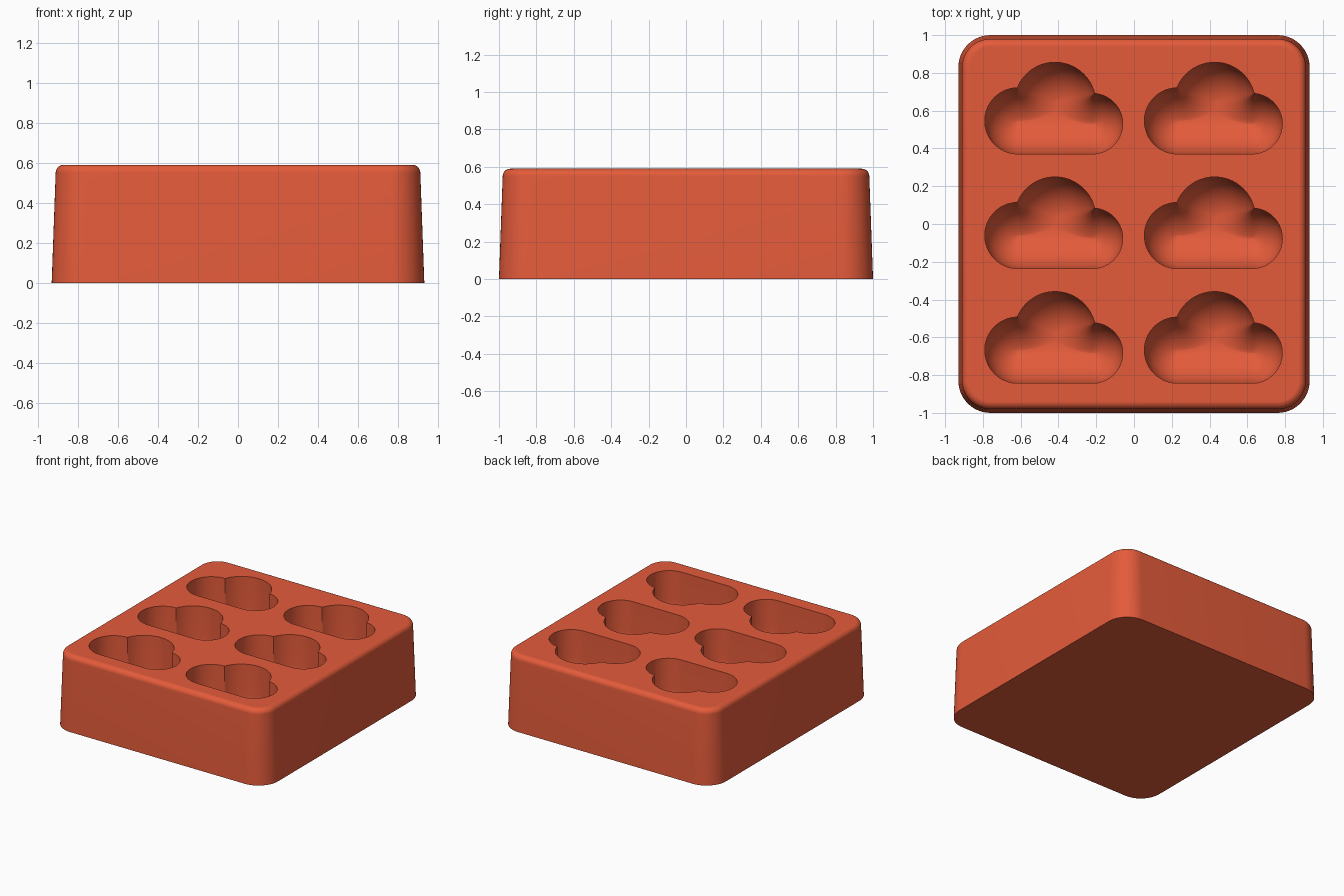
import bpy, bmesh
from math import sin, cos, pi, sqrt, atan2, hypot, radians

cube = bpy.data.objects.get("Cube")
if cube:
    bpy.data.objects.remove(cube)

HEIGHT = 0.59
WALL_DEPTH = 0.24      # straight part of each cavity wall
BOWL = 0.23            # radius of the rounded cavity floor


def material(name, color):
    mat = bpy.data.materials.new(name)
    mat.use_nodes = True
    mat.diffuse_color = color
    mat.node_tree.nodes["Principled BSDF"].inputs["Base Color"].default_value = color
    return mat


def rounded_rect(hx, hy, r, z, steps=12):
    pts = []
    for q, (sx, sy) in enumerate(((1, 1), (-1, 1), (-1, -1), (1, -1))):
        for i in range(steps + 1):
            a = (q + i / steps) * pi / 2
            pts.append((sx * (hx - r) + r * cos(a), sy * (hy - r) + r * sin(a), z))
    return pts


def loft(bm, rings):
    """Skin closed rings of equal length; return the vertex rings."""
    loops = [[bm.verts.new(p) for p in ring] for ring in rings]
    for low, high in zip(loops, loops[1:]):
        for i in range(len(low)):
            j = (i + 1) % len(low)
            bm.faces.new((low[i], low[j], high[j], high[i]))
    return loops


def notch(c1, r1, c2, r2, side):
    """Crossing of two circles, on the chosen side of their centre line."""
    dx, dy = c2[0] - c1[0], c2[1] - c1[1]
    d = hypot(dx, dy)
    a = (d * d + r1 * r1 - r2 * r2) / (2 * d)
    h = side * sqrt(r1 * r1 - a * a)
    return (c1[0] + (a * dx - h * dy) / d, c1[1] + (a * dy + h * dx) / d)


def cloud_outline():
    """Points of the cloud with their outward angle; fans at the two notches."""
    left, rl = (-0.192, -0.067), 0.175
    mid, rm = (0.005, 0.028), 0.215
    right, rr = (0.203, -0.082), 0.16
    n1 = notch(left, rl, mid, rm, 1)
    n2 = notch(mid, rm, right, rr, 1)

    def angle(p, c):
        return atan2(p[1] - c[1], p[0] - c[0])

    stops = [1.5 * pi, angle(n1, left), angle(n1, mid),
             angle(n2, mid), angle(n2, right), -pi / 2]
    parts = [(left, rl, 36), (n1, 0, 10), (mid, rm, 36), (n2, 0, 10), (right, rr, 36)]
    out = []
    for (c, r, n), a0, a1 in zip(parts, stops, stops[1:]):
        for i in range(n + 1):
            a = a0 + (a1 - a0) * i / n
            out.append((c[0] + r * cos(a), c[1] + r * sin(a), a))
    # straight base of the cloud
    for i in range(1, 30):
        x = right[0] + (left[0] - right[0]) * i / 30
        out.append((x, right[1] - rr, -pi / 2))
    return out


def inward_reach(outline):
    """Distance each point can travel inward before meeting the middle ridge."""
    reach = []
    for x, y, a in outline:
        lo, hi = 0.0, 0.3
        for _ in range(12):
            t = (lo + hi) / 2
            px, py = x - t * cos(a), y - t * sin(a)
            near = min(hypot(px - q[0], py - q[1]) for q in outline)
            lo, hi = (t, hi) if near >= t - 0.0003 else (lo, t)
        reach.append(lo * 0.985)
    return reach


def cavity_rings(outline, reach, cx, cy, steps=14):
    rings = [[(cx + x, cy + y, HEIGHT) for x, y, a in outline]]
    for k in range(steps + 1):
        f = 1 - cos(k / steps * pi / 2)
        ring = []
        for (x, y, a), length in zip(outline, reach):
            t = min(length * f, BOWL)
            drop = WALL_DEPTH + sqrt(BOWL ** 2 - (BOWL - t) ** 2)
            ring.append((cx + x - t * cos(a), cy + y - t * sin(a), HEIGHT - drop))
        rings.append(ring)
    return rings


bm = bmesh.new()

# Tapered block with a rounded top rim
R = 0.04
body = [rounded_rect(0.93, 1.0, 0.17, 0)]
for i in range(9):
    a = i / 8 * pi / 2
    inset = 0.02 + R * (1 - cos(a))
    body.append(rounded_rect(0.93 - inset, 1.0 - inset, 0.17 - inset, HEIGHT - R + R * sin(a)))
loops = loft(bm, body)
bm.faces.new(loops[0])

# Two columns and three rows of cloud cavities
outline = cloud_outline()
reach = inward_reach(outline)
for cx in (-0.423, 0.422):
    for row in (-1, 0, 1):
        loft(bm, cavity_rings(outline, reach, cx, 0.006 + 0.607 * row))

bmesh.ops.remove_doubles(bm, verts=bm.verts, dist=0.00002)

# Flat top around the cavities, then the narrow floor seams
open_edges = [e for e in bm.edges if e.is_boundary]
top_edges = [e for e in open_edges if all(v.co.z > HEIGHT - 0.001 for v in e.verts)]
floor_edges = [e for e in open_edges if all(v.co.z < HEIGHT - 0.1 for v in e.verts)]
bmesh.ops.triangle_fill(bm, use_beauty=True, use_dissolve=False,
                        edges=top_edges, normal=(0, 0, 1))
bmesh.ops.triangle_fill(bm, use_beauty=True, use_dissolve=False,
                        edges=floor_edges, normal=(0, 0, 1))
bmesh.ops.recalc_face_normals(bm, faces=bm.faces)

mesh = bpy.data.meshes.new("cloud_mold")
bm.to_mesh(mesh)
bm.free()
mold = bpy.data.objects.new("cloud_mold", mesh)
bpy.context.collection.objects.link(mold)
mesh.materials.append(material("coral_red", (0.775, 0.105, 0.043, 1)))

bpy.ops.object.select_all(action="DESELECT")
mold.select_set(True)
bpy.context.view_layer.objects.active = mold
bpy.ops.object.shade_smooth_by_angle(angle=radians(35))
for poly in mesh.polygons:
    if poly.center.z > HEIGHT - 0.0005 or poly.center.z < 0.0005:
        poly.use_smooth = False
